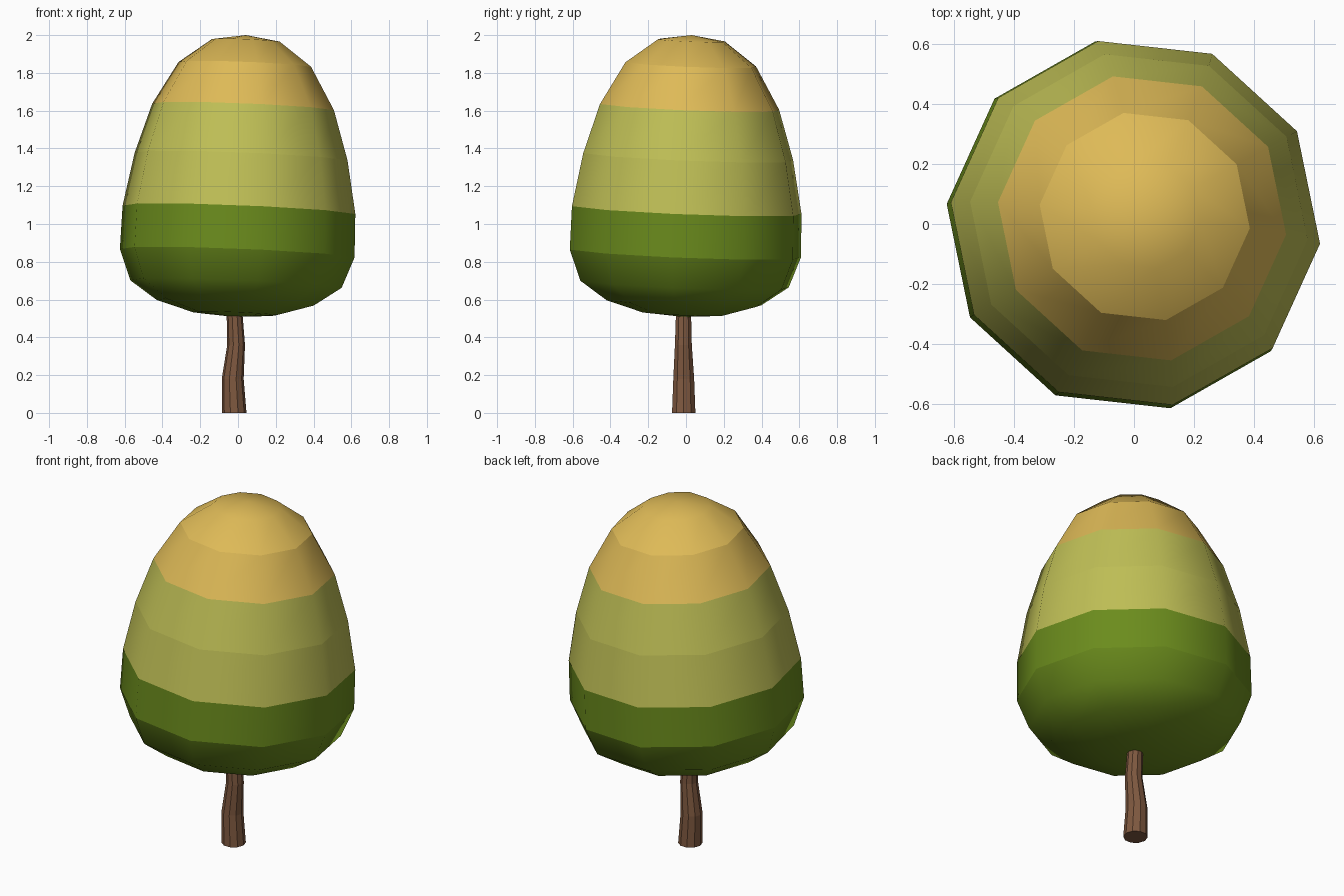
import bpy, bmesh
from math import sin, cos, radians, tau

if "Cube" in bpy.data.objects:
    bpy.data.objects.remove(bpy.data.objects["Cube"])


def material(name, rgb):
    m = bpy.data.materials.new(name)
    m.diffuse_color = (*rgb, 1)
    m.use_nodes = True
    m.node_tree.nodes["Principled BSDF"].inputs["Base Color"].default_value = m.diffuse_color
    return m


def finish(name, bm, materials):
    bmesh.ops.recalc_face_normals(bm, faces=bm.faces)
    mesh = bpy.data.meshes.new(name)
    bm.to_mesh(mesh)
    bm.free()
    for m in materials:
        mesh.materials.append(m)
    obj = bpy.data.objects.new(name, mesh)
    bpy.context.collection.objects.link(obj)
    return obj


def add_ring(bm, cx, cy, z, r, sides, start=0.0, tilt=0.0):
    """Ring of vertices; tilt lowers it towards +x and +y."""
    ring = []
    for i in range(sides):
        a = start + tau * i / sides
        dx, dy = r * cos(a), r * sin(a)
        ring.append(bm.verts.new((cx + dx, cy + dy, z - tilt * (dx + dy))))
    return ring


def bridge(bm, lower, upper):
    n = len(lower)
    return [bm.faces.new((lower[i], lower[(i + 1) % n], upper[(i + 1) % n], upper[i]))
            for i in range(n)]


dark = material("dark_leaf", (0.147, 0.262, 0.012))
light = material("light_leaf", (0.52, 0.52, 0.092))
gold = material("gold_leaf", (0.73, 0.49, 0.095))
bark = material("bark", (0.21, 0.098, 0.05))

# Canopy: tilted ten-sided egg, (z, radius, colour of the band above)
profile = [(0.525, 0.222, 0), (0.583, 0.418, 0), (0.682, 0.563, 0),
           (0.845, 0.625, 0), (1.075, 0.62, 1), (1.357, 0.567, 1),
           (1.62, 0.484, 2), (1.845, 0.353, 2), (1.972, 0.181, 2)]
SIDES, TILT = 10, 0.04


def axis(z):
    return 0.04 * (z - 0.95), 0.028 * (z - 0.95)


bm = bmesh.new()
rings = [add_ring(bm, *axis(z), z, r, SIDES, radians(-6.4), TILT) for z, r, _ in profile]
for k in range(len(rings) - 1):
    for f in bridge(bm, rings[k], rings[k + 1]):
        f.material_index = profile[k][2]
for ring, z, colour in ((rings[0], 0.508, 0), (rings[-1], 2.0, 2)):
    tip = bm.verts.new((*axis(z), z))
    for i in range(SIDES):
        bm.faces.new((ring[i], ring[(i + 1) % SIDES], tip)).material_index = colour
for f in bm.faces:
    f.smooth = True
# Crisp steps between the leaf bands
for ring in rings[3:8]:
    for i in range(SIDES):
        bm.edges.get((ring[i], ring[(i + 1) % SIDES])).smooth = False
finish("canopy", bm, [dark, light, gold])

# Trunk: slightly crooked tapering post
bm = bmesh.new()
path = [(-0.02, -0.012, 0.0, 0.065), (-0.028, -0.012, 0.18, 0.058),
        (-0.01, -0.014, 0.36, 0.047), (-0.02, -0.013, 0.56, 0.041)]
rings = [add_ring(bm, *p, 10) for p in path]
for a, b in zip(rings, rings[1:]):
    bridge(bm, a, b)
bm.faces.new(rings[0])
bm.faces.new(rings[-1])
finish("trunk", bm, [bark])
